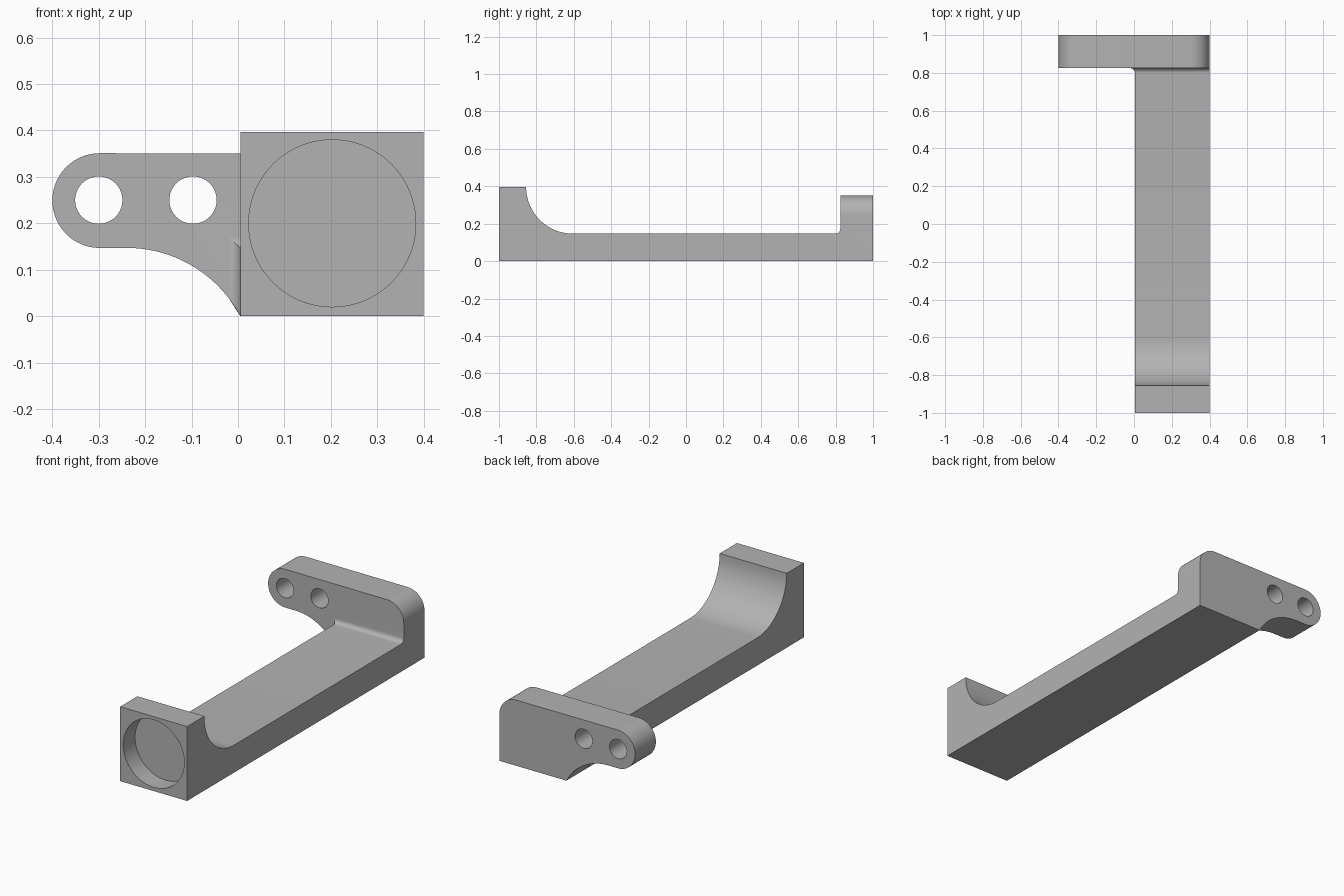
import bpy, bmesh
from math import sin, cos, pi, sqrt, radians

if "Cube" in bpy.data.objects:
    bpy.data.objects.remove(bpy.data.objects["Cube"])

X0, X1 = 0.005, 0.4          # arm sides
TOP, DECK = 0.397, 0.147     # front block top, arm top
PLATE_Y = 0.825              # front face of the rear plate
FILLET, COVE = 0.025, 0.25

grey = bpy.data.materials.new("plain grey")
grey.diffuse_color = (0.45, 0.45, 0.45, 1)
grey.use_nodes = True
grey.node_tree.nodes["Principled BSDF"].inputs["Base Color"].default_value = grey.diffuse_color


def arc(cx, cy, r, a0, a1, n):
    return [(cx + r * cos(radians(a0 + (a1 - a0) * i / n)),
             cy + r * sin(radians(a0 + (a1 - a0) * i / n))) for i in range(n + 1)]


def loft(name, rings):
    """Closed solid through rings of equal point count, capped at both ends."""
    bm = bmesh.new()
    rows = [[bm.verts.new(p) for p in ring] for ring in rings]
    n = len(rows[0])
    for a, b in zip(rows, rows[1:]):
        for i in range(n):
            j = (i + 1) % n
            bm.faces.new((a[i], a[j], b[j], b[i]))
    bm.faces.new(rows[0][::-1])
    bm.faces.new(rows[-1])
    bmesh.ops.remove_doubles(bm, verts=bm.verts, dist=1e-5)
    bmesh.ops.recalc_face_normals(bm, faces=bm.faces)
    mesh = bpy.data.meshes.new(name)
    bm.to_mesh(mesh)
    bm.free()
    obj = bpy.data.objects.new(name, mesh)
    bpy.context.collection.objects.link(obj)
    mesh.materials.append(grey)
    return obj


def extrude_y(name, pts, y0, y1):
    return loft(name, [[(x, y, z) for x, z in pts] for y in (y0, y1)])


def boolean(target, other, operation):
    bpy.context.view_layer.objects.active = target
    mod = target.modifiers.new(operation, 'BOOLEAN')
    mod.operation, mod.object, mod.solver = operation, other, 'EXACT'
    bpy.ops.object.modifier_apply(modifier=mod.name)
    bpy.data.objects.remove(other)


# Curved underside of the plate's ear
CURVE_X = -0.24
CURVE_R = ((X0 - CURVE_X) ** 2 + DECK ** 2) / (2 * DECK)


def underside(x):
    return DECK - CURVE_R + sqrt(CURVE_R ** 2 - (x - CURVE_X) ** 2)


# Arm: front block, cove, long deck, and a flared fillet meeting the plate
sections = [(-1, TOP, 0)]
sections += [(y, z, 0) for y, z in arc(-0.855 + COVE, TOP, COVE, 180, 270, 32)]
for y, z in arc(PLATE_Y - FILLET, DECK + FILLET, FILLET, -90, 0, 10):
    sections.append((y, z, z - DECK))
sections.append((PLATE_Y + 0.003, DECK + FILLET, FILLET))
bracket = loft("bracket", [[(X0 - d, y, underside(X0 - d)), (X0, y, 0), (X1, y, 0),
                            (X1, y, z), (X0 - d, y, z)] for y, z, d in sections])

# Rear plate with rounded corner, rounded ear and curved underside
outline = [(X0, 0), (X1, 0)]
outline += arc(0.3, 0.25, 0.1, 0, 90, 20)
outline += arc(-0.298, 0.249, 0.102, 90, 270, 40)
outline += [(CURVE_X + (X0 - CURVE_X) * i / 32,
             underside(CURVE_X + (X0 - CURVE_X) * i / 32)) for i in range(32)]
plate = extrude_y("rear_plate", outline, PLATE_Y, 1)
boolean(bracket, plate, 'UNION')

# Round pocket in the front block and two bolt holes through the ear
for cx, cz, r, y0, y1, n in ((0.203, 0.2, 0.18, -1.1, -0.9, 80),
                             (-0.3, 0.25, 0.051, 0.7, 1.1, 40),
                             (-0.097, 0.25, 0.051, 0.7, 1.1, 40)):
    cutter = extrude_y("cutter", arc(cx, cz, r, 0, 360 - 360 / n, n - 1), y0, y1)
    cutter.hide_render = True
    boolean(bracket, cutter, 'DIFFERENCE')

bpy.ops.object.select_all(action='DESELECT')
bracket.select_set(True)
bpy.context.view_layer.objects.active = bracket
bpy.ops.object.shade_smooth_by_angle(angle=radians(30))
